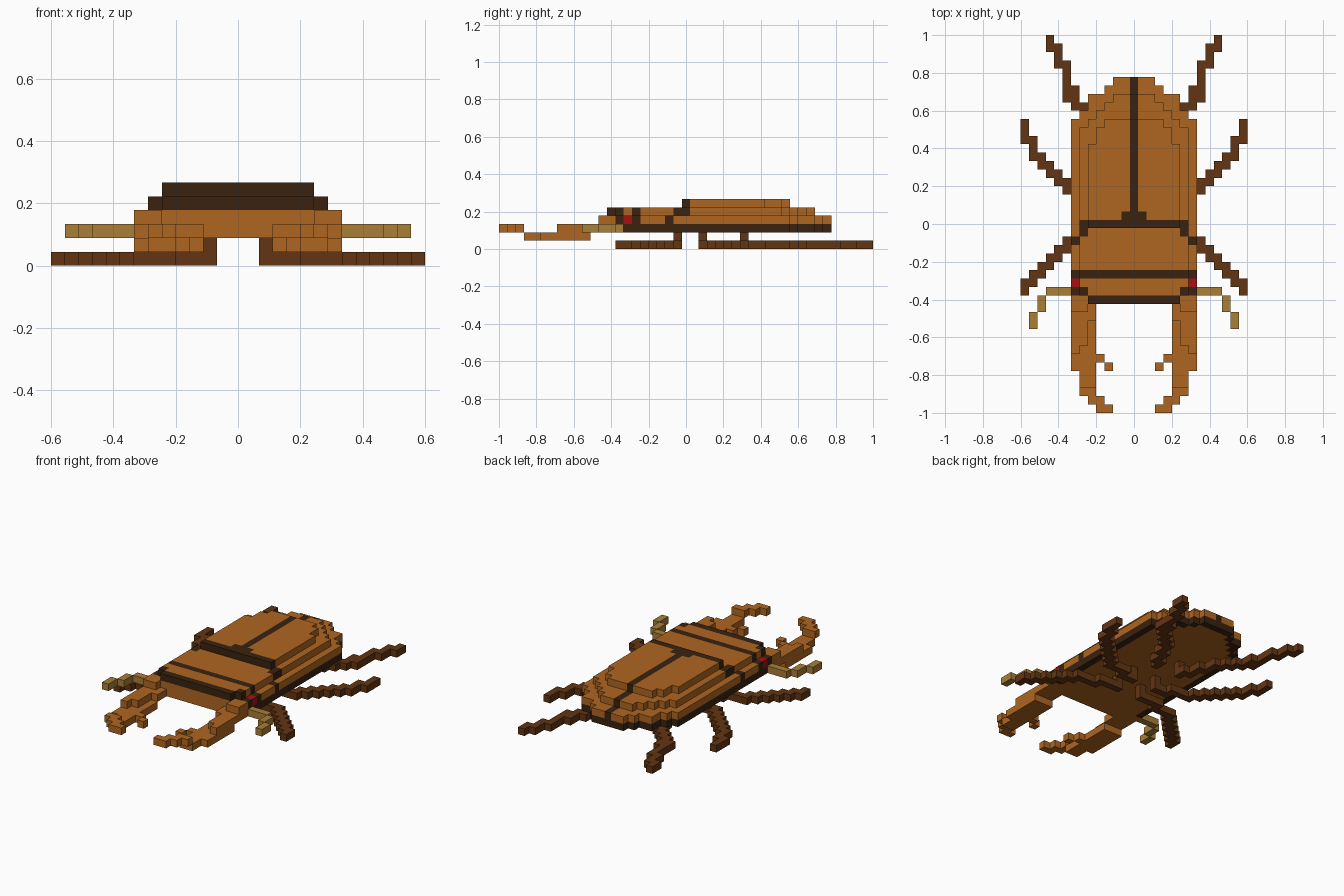
import bpy, bmesh
from mathutils import Vector

if "Cube" in bpy.data.objects:
    bpy.data.objects.remove(bpy.data.objects["Cube"], do_unlink=True)

U = 2 / 45  # edge of one block


def material(name, rgb):
    m = bpy.data.materials.new(name)
    m.use_nodes = True
    m.diffuse_color = (*rgb, 1)
    bsdf = next(n for n in m.node_tree.nodes if n.type == 'BSDF_PRINCIPLED')
    bsdf.inputs["Base Color"].default_value = (*rgb, 1)
    return m


SHELL = material("amber shell", (0.43, 0.133, 0.015))
DARK = material("dark trim", (0.042, 0.016, 0.005))
LEG = material("leg brown", (0.125, 0.036, 0.006))
TAN = material("antenna tan", (0.40, 0.21, 0.038))
RED = material("eye red", (0.39, 0.005, 0.007))


def box(x, y, z):
    """Block cells in inclusive ranges."""
    return {(i, j, k) for i in range(x[0], x[1] + 1)
            for j in range(y[0], y[1] + 1) for k in range(z[0], z[1] + 1)}


def flip(cells):
    return {(-i, j, k) for i, j, k in cells}


def both(cells):
    return cells | flip(cells)


def runs(steps, k):
    """Stepped path: each step is (column, first row, last row)."""
    return set().union(*(box((i, i), (a, b), (k, k)) for i, a, b in steps))


def dome(ends, start, k):
    """Symmetric layer; ends[n] is the last row of column n."""
    return both(runs([(i, start, e) for i, e in enumerate(ends)], k))


AXES = [Vector(v) for v in ((1, 0, 0), (-1, 0, 0), (0, 1, 0),
                            (0, -1, 0), (0, 0, 1), (0, 0, -1))]


def build(name, cells, mats, rule=lambda c: 0):
    """Make the outer skin of a set of blocks, coloured per block by a rule."""
    bm = bmesh.new()
    for c in sorted(cells):
        p = Vector(c)
        for n in AXES:
            if tuple(int(v) for v in p + n) in cells:
                continue
            s = Vector((n.y, n.z, n.x))
            t = n.cross(s)
            mid = p + n / 2 + Vector((0, 0, 0.5))
            f = bm.faces.new([bm.verts.new((mid + (s * a + t * b) / 2) * U)
                              for a, b in ((-1, -1), (1, -1), (1, 1), (-1, 1))])
            f.material_index = rule(c)
    bmesh.ops.remove_doubles(bm, verts=bm.verts, dist=1e-4)
    me = bpy.data.meshes.new(name)
    bm.to_mesh(me)
    bm.free()
    for m in mats:
        me.materials.append(m)
    ob = bpy.data.objects.new(name, me)
    bpy.context.collection.objects.link(ob)
    return ob


def build_pair(name, cells, mat):
    build("left_" + name, cells, [mat])
    build("right_" + name, flip(cells), [mat])


# Abdomen outline, shared by the belly and the lower shell
OUTLINE = [17, 17, 17, 16, 15, 15, 13, 12]

# Belly plate with a dark rim
belly = dome(OUTLINE, -7, 2)


def rim(c):
    i, j, k = c
    return int(any((i + a, j + b, k) not in belly
                   for a, b in ((1, 0), (-1, 0), (0, 1))))


build("belly", belly, [SHELL, DARK], rim)

# Wing cases: three stepped layers with a dark seam, front band and shoulder
wings = (dome(OUTLINE, 0, 3) | dome([15, 15, 15, 14, 13, 12, 11], 0, 4)
         | dome([12, 12, 12, 12, 11, 9], 0, 5))


def wing_rule(c):
    i, j, k = c
    seam = i == 0 or (abs(i) <= 1 and j == 1)
    return int(seam or (j == 0 and k >= 4))


build("wing_cases", wings, [SHELL, DARK], wing_rule)

# Thorax with dark rear corners and a dark neck band
thorax = box((-7, 7), (-6, -1), (3, 3)) | box((-6, 6), (-6, -1), (4, 4))


def thorax_rule(c):
    i, j, k = c
    corner = (abs(i) == 7 and j == -2) or (abs(i) == 6 and k == 4 and j == -1)
    return int(j == -6 or corner)


build("thorax", thorax, [SHELL, DARK], thorax_rule)

# Head with a dark brow
head = (box((-7, 7), (-8, -8), (2, 3)) | box((-6, 6), (-7, -7), (3, 4))
        | box((-6, 6), (-8, -8), (4, 4)) | box((-5, 5), (-9, -9), (2, 4)))


def head_rule(c):
    i, j, k = c
    brow = j == -9 and k == 4
    cheek = j == -8 and k >= 3 and abs(i) >= 6
    return int(brow or cheek)


build("head", head, [SHELL, DARK], head_rule)

# Eyes
build_pair("eye", {(7, -7, 3)}, RED)

# Mandibles: raised base, low middle with a tooth, lifted hooked tip
mandible = (box((6, 7), (-10, -9), (3, 3))
            | runs([(5, -11, -9), (6, -14, -9), (7, -15, -9)], 2)
            | runs([(5, -19, -12), (6, -19, -12), (7, -17, -12),
                    (4, -16, -16), (3, -17, -17)], 1)
            | runs([(6, -20, -20), (5, -21, -20), (4, -22, -21), (3, -22, -22)], 2))
build_pair("mandible", mandible, SHELL)

# Antennae
build_pair("antenna", box((8, 10), (-8, -8), (2, 2))
           | runs([(11, -10, -9), (12, -12, -11)], 2), TAN)

# Legs: stepped paths on the ground, each with a short hip post
LEGS = {
    "front_leg": (-1, [(2, -1, -1), (3, -1, -1), (4, -1, -1), (5, -2, -1),
                       (6, -2, -2), (7, -2, -2), (8, -3, -2), (9, -4, -3),
                       (10, -5, -4), (11, -6, -5), (12, -7, -6), (13, -8, -7)]),
    "middle_leg": (2, [(2, 2, 2), (3, 2, 2), (4, 2, 3), (5, 3, 3), (6, 3, 3),
                       (7, 3, 4), (8, 4, 5), (9, 5, 6), (10, 6, 7),
                       (11, 7, 8), (12, 8, 10), (13, 10, 12)]),
    "back_leg": (7, [(2, 7, 8), (3, 8, 10), (4, 10, 12), (5, 12, 13),
                     (6, 13, 14), (7, 14, 16), (8, 15, 19), (9, 19, 21),
                     (10, 21, 22)]),
}
for name, (hip, steps) in LEGS.items():
    build_pair(name, runs(steps, 0) | {(2, hip, 1)}, LEG)
